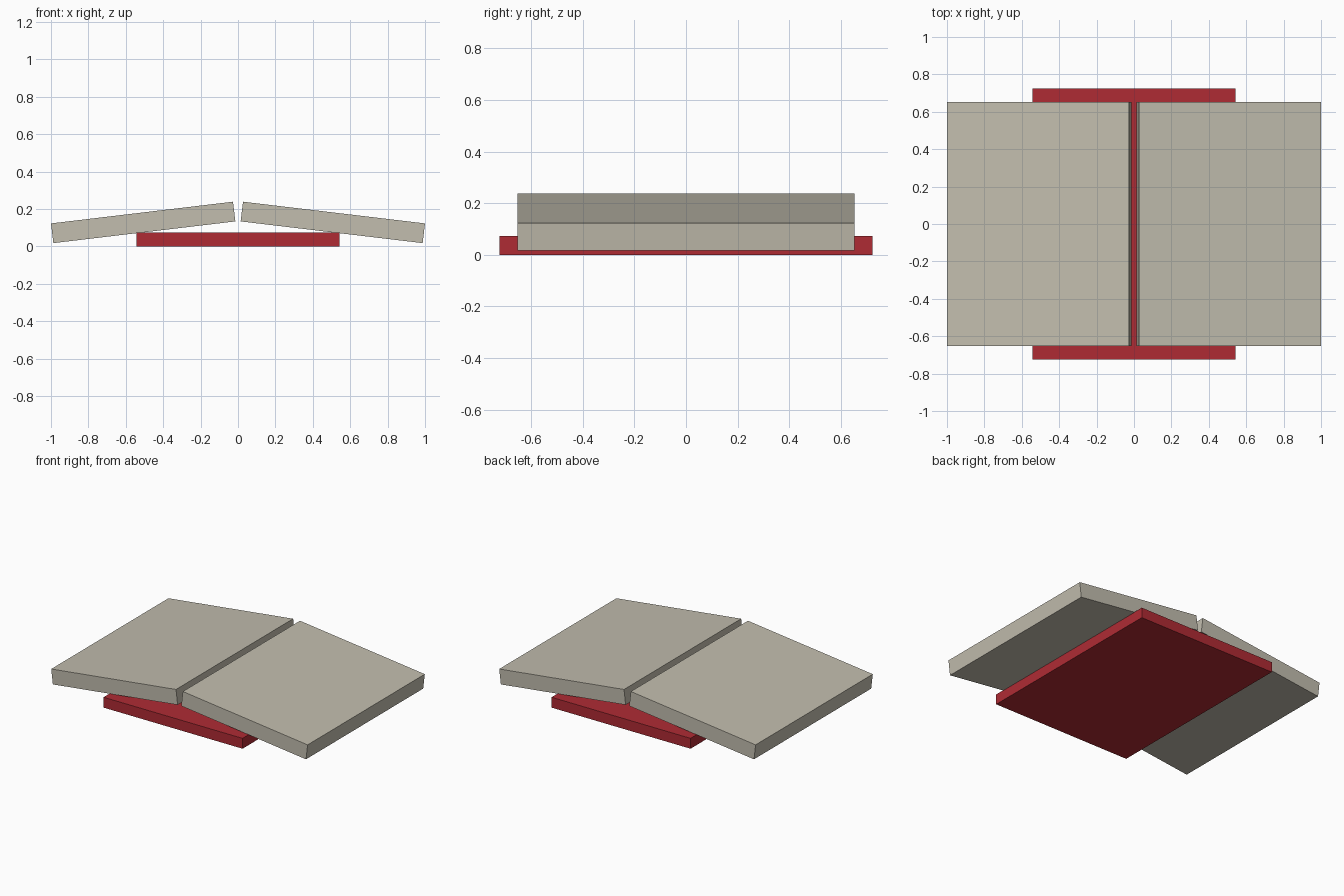
import bpy
import math

old = bpy.data.objects.get("Cube")
if old:
    bpy.data.objects.remove(old, do_unlink=True)


def make_material(name, rgb):
    mat = bpy.data.materials.new(name)
    mat.use_nodes = True
    color = (*rgb, 1.0)
    mat.diffuse_color = color
    mat.node_tree.nodes["Principled BSDF"].inputs["Base Color"].default_value = color
    return mat


def add_slab(name, size, location, mat, tilt=0.0):
    bpy.ops.mesh.primitive_cube_add(size=1, location=location)
    slab = bpy.context.object
    slab.name = name
    slab.scale = size
    bpy.ops.object.transform_apply(location=False, rotation=False, scale=True)
    slab.rotation_euler.y = math.radians(tilt)
    slab.data.materials.append(mat)
    return slab


stone = make_material("warm grey", (0.54, 0.51, 0.425))
red = make_material("deep red", (0.43, 0.024, 0.034))

# Flat base plate
add_slab("base_plate", (1.084, 1.447, 0.073), (0, 0, 0.0365), red)

# Two panels sloping down from the central gap
for side, name in ((1, "left_panel"), (-1, "right_panel")):
    add_slab(name, (0.98, 1.305, 0.106), (side * 0.507, 0, 0.128), stone, side * 6.8)
